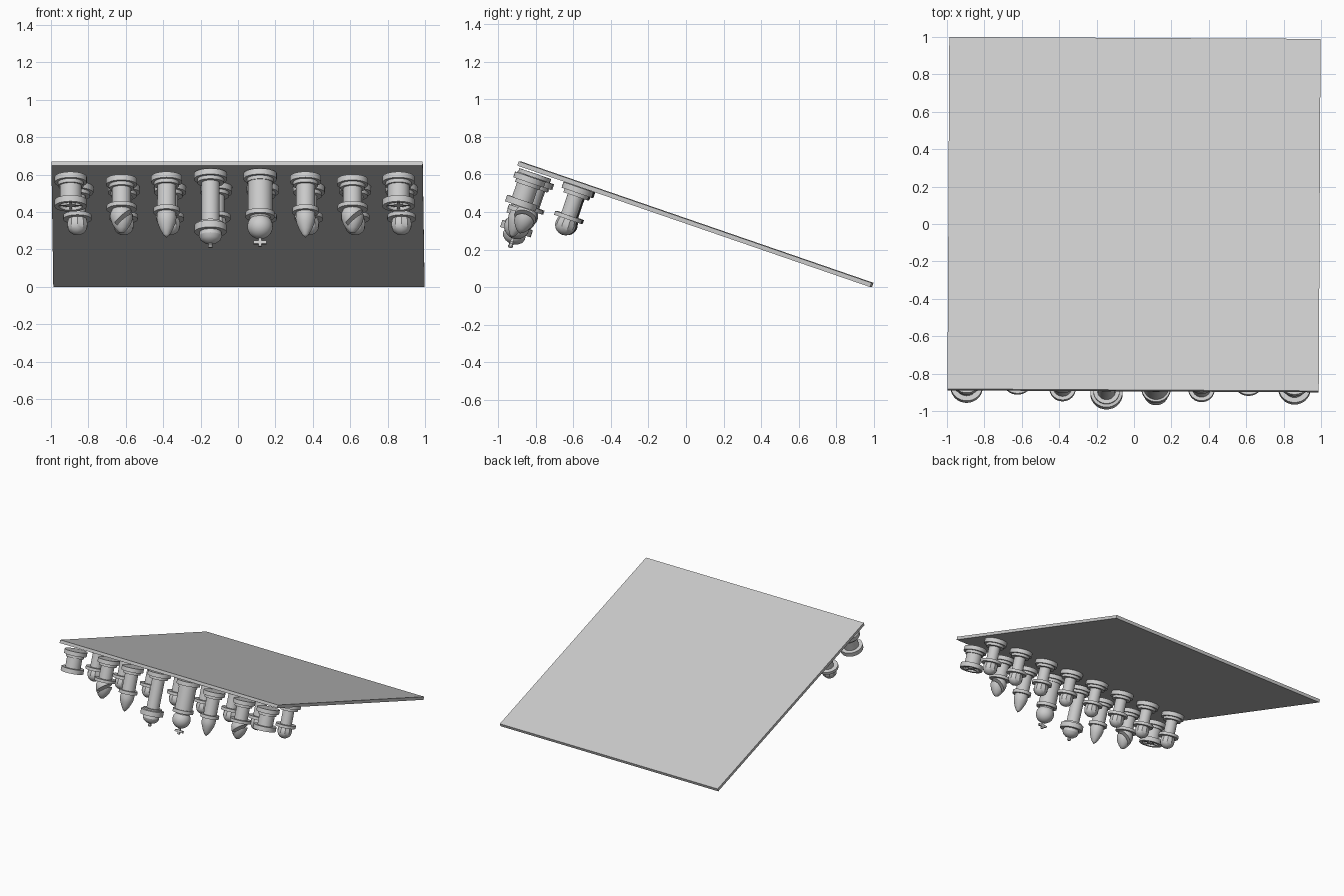
import bpy, bmesh, math
from mathutils import Matrix, Vector

cube = bpy.data.objects.get("Cube")
if cube:
    bpy.data.objects.remove(cube, do_unlink=True)

WIDTH, LENGTH, THICK = 1.985, 1.99, 0.024
# Frame of the tilted board, with its centre as origin
BOARD = (Matrix.Translation((0, 0.05, 0.335))
         @ Matrix.Rotation(math.radians(-0.3), 4, 'Z')
         @ Matrix.Rotation(math.radians(-19), 4, 'X'))

grey = bpy.data.materials.new("light grey")
grey.use_nodes = True
grey.diffuse_color = (0.6, 0.6, 0.6, 1)
grey.node_tree.nodes["Principled BSDF"].inputs["Base Color"].default_value = (0.6, 0.6, 0.6, 1)


def finish(name, bm, matrix, smooth=True):
    bmesh.ops.recalc_face_normals(bm, faces=bm.faces)
    mesh = bpy.data.meshes.new(name)
    bm.to_mesh(mesh)
    bm.free()
    mesh.materials.append(grey)
    obj = bpy.data.objects.new(name, mesh)
    bpy.context.collection.objects.link(obj)
    obj.matrix_world = matrix
    if smooth:
        bpy.ops.object.select_all(action='DESELECT')
        obj.select_set(True)
        bpy.context.view_layer.objects.active = obj
        bpy.ops.object.shade_smooth_by_angle(angle=math.radians(30))
    return obj


def lathe(bm, profile, steps=32):
    """Spin (radius, depth below the board) points around the piece axis."""
    verts = [bm.verts.new((r, 0, -d)) for r, d in profile]
    edges = [bm.edges.new(pair) for pair in zip(verts, verts[1:])]
    bmesh.ops.spin(bm, geom=verts + edges, cent=(0, 0, 0), axis=(0, 0, 1),
                   angle=math.tau, steps=steps, use_duplicate=False)
    bmesh.ops.remove_doubles(bm, verts=bm.verts, dist=1e-5)


def box(bm, size, centre, angle=0):
    m = (Matrix.Translation(centre) @ Matrix.Rotation(angle, 4, 'Y')
         @ Matrix.Diagonal((*size, 1)))
    bmesh.ops.create_cube(bm, size=1, matrix=m)


def foot(r, shaft):
    """Two stepped discs leading into the shaft."""
    return [(0, 0), (r, 0), (r, 0.032), (r * 0.8, 0.032), (r * 0.8, 0.052), (shaft, 0.052)]


def collar(shaft, r, d0, d1):
    return [(shaft, d0), (r, d0), (r, d1)]


def ball(r, depth, start=0, n=10):
    """Arc from an angle below the top of a ball to its far pole."""
    return [(r * math.sin(a), depth - r * math.cos(a))
            for a in (start + (math.pi - start) * i / n for i in range(n))] + [(0, depth + r)]


def place(x, v, gap):
    return BOARD @ Matrix.Translation((x, v, -THICK / 2 - gap))


def pawn(x, side):
    bm = bmesh.new()
    lathe(bm, foot(0.085, 0.043) + collar(0.043, 0.076, 0.16, 0.182) + [(0, 0.182)])
    finish(side + "pawn", bm, place(x, -0.649, 0.002))
    # Faceted head
    bm = bmesh.new()
    lathe(bm, [(0, 0.18), (0.05, 0.18)] + ball(0.056, 0.213, math.radians(70), 8), steps=10)
    bmesh.ops.rotate(bm, verts=bm.verts, matrix=Matrix.Rotation(math.radians(18), 3, 'Z'))
    finish(side + "pawn_head", bm, place(x, -0.649, 0.002))


def rook(x, side):
    bm = bmesh.new()
    lathe(bm, foot(0.086, 0.058) + collar(0.058, 0.086, 0.132, 0.167)
          + [(0.062, 0.167), (0.062, 0.15), (0.026, 0.15), (0.026, 0.163), (0, 0.163)])
    # Spokes in the hollow crown
    box(bm, (0.13, 0.014, 0.012), (0, 0, -0.156))
    box(bm, (0.014, 0.13, 0.012), (0, 0, -0.156))
    finish(side + "rook", bm, place(x, -0.91, 0.034))


def knight(x, side):
    m = place(x, -0.867, 0.033)
    bm = bmesh.new()
    lathe(bm, foot(0.083, 0.05) + collar(0.05, 0.08, 0.15, 0.172) + [(0, 0.172)])
    finish(side + "knight", bm, m)
    # Domed head with a slanted open slit
    bm = bmesh.new()
    lathe(bm, [(0, 0.168), (0.048, 0.168), (0.06, 0.195), (0.06, 0.22), (0.05, 0.252),
               (0.033, 0.28), (0.015, 0.299), (0, 0.305)])
    head = finish(side + "knight_head", bm, m)
    a, b = Vector((-0.03, 0, -0.262)), Vector((0.075, 0, -0.172))
    bm = bmesh.new()
    box(bm, ((b - a).length, 0.2, 0.02), (a + b) / 2, -math.atan2(b.z - a.z, b.x - a.x))
    cutter = finish("slit_cutter", bm, m, smooth=False)
    cutter.hide_render = True
    mod = head.modifiers.new("slit", 'BOOLEAN')
    mod.operation, mod.object, mod.solver = 'DIFFERENCE', cutter, 'EXACT'
    bpy.context.view_layer.objects.active = head
    bpy.ops.object.modifier_move_to_index(modifier="slit", index=0)
    bpy.ops.object.modifier_apply(modifier="slit")
    bpy.data.objects.remove(cutter, do_unlink=True)


def bishop(x, side):
    bm = bmesh.new()
    lathe(bm, foot(0.083, 0.05) + collar(0.05, 0.07, 0.18, 0.205)
          + [(0.05, 0.205), (0.053, 0.235), (0.047, 0.265), (0.033, 0.3), (0.016, 0.33), (0, 0.345)])
    finish(side + "bishop", bm, place(x, -0.903, 0.03))


def queen(x):
    bm = bmesh.new()
    lathe(bm, foot(0.089, 0.048) + collar(0.048, 0.07, 0.278, 0.288)
          + [(0.086, 0.292), (0.086, 0.33), (0.058, 0.33), (0.062, 0.352), (0.054, 0.372),
             (0.034, 0.388), (0.013, 0.395), (0.011, 0.4), (0.014, 0.408), (0.011, 0.417), (0, 0.42)])
    finish("queen", bm, place(x, -0.895, 0.011))


def king(x):
    bm = bmesh.new()
    lathe(bm, foot(0.089, 0.066) + collar(0.066, 0.078, 0.22, 0.245) + [(0.055, 0.245)]
          + ball(0.068, 0.298, math.radians(50), 12))
    # Cross
    box(bm, (0.016, 0.016, 0.06), (0, 0, -0.382))
    box(bm, (0.07, 0.016, 0.016), (0, 0, -0.388))
    finish("king", bm, place(x, -0.895, 0.011))


# Board
bm = bmesh.new()
box(bm, (WIDTH, LENGTH, THICK), (0, 0, 0))
finish("board", bm, BOARD, smooth=False)

# Back row
for build, right_x, left_x in ((rook, -0.89, 0.863), (knight, -0.618, 0.617), (bishop, -0.377, 0.366)):
    build(right_x, "right_")
    build(left_x, "left_")
queen(-0.142)
king(0.123)

# Pawn row
for i in range(8):
    pawn(-0.855 + 0.2475 * i, "right_" if i < 4 else "left_")
